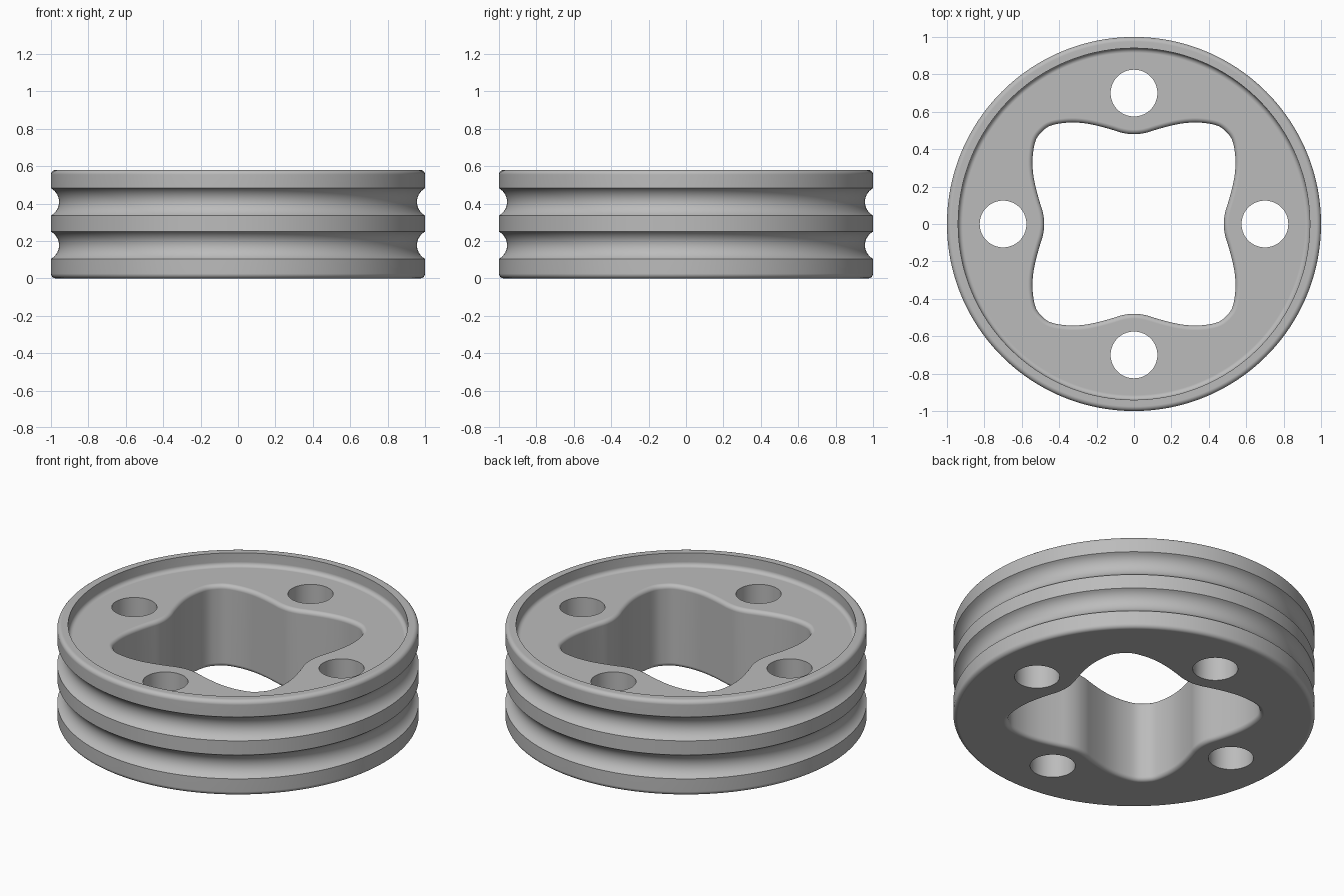
import bpy, bmesh
from math import sin, cos, pi, radians
from mathutils import Vector

cube = bpy.data.objects.get("Cube")
if cube:
    bpy.data.objects.remove(cube)

HEIGHT, FLOOR, FILLET, SEGMENTS = 0.58, 0.5, 0.025, 192

grey = bpy.data.materials.new("plain grey")
grey.use_nodes = True
COLOUR = (0.5, 0.5, 0.5, 1)
grey.diffuse_color = COLOUR
grey.node_tree.nodes["Principled BSDF"].inputs["Base Color"].default_value = COLOUR


def arc(cx, cz, r, start, end, steps=6):
    """Points along an arc, angles in degrees."""
    angles = [radians(start + (end - start) * i / steps) for i in range(steps + 1)]
    return [(cx + r * cos(a), cz + r * sin(a)) for a in angles]


def loft(name, rings):
    """Closed solid through stacked rings of equal length, capped at both ends."""
    bm = bmesh.new()
    loops = [[bm.verts.new(p) for p in ring] for ring in rings]
    n = len(loops[0])
    for a, b in zip(loops, loops[1:]):
        for i in range(n):
            j = (i + 1) % n
            bm.faces.new((a[i], a[j], b[j], b[i]))
    bm.faces.new(loops[0][::-1])
    bm.faces.new(loops[-1])
    bmesh.ops.recalc_face_normals(bm, faces=bm.faces)
    mesh = bpy.data.meshes.new(name)
    bm.to_mesh(mesh)
    bm.free()
    mesh.materials.append(grey)
    obj = bpy.data.objects.new(name, mesh)
    bpy.context.collection.objects.link(obj)
    return obj


def circle(r, z, n, cx=0, cy=0):
    return [(cx + r * cos(2 * pi * i / n), cy + r * sin(2 * pi * i / n), z) for i in range(n)]


# Outer profile: rounded rims, two round grooves, raised lip around a sunken floor
profile = arc(1 - FILLET, FILLET, FILLET, -90, 0)
for groove_z in (0.177, 0.409):
    profile += arc(1.04, groove_z, 0.083, 241.2, 118.8, 14)
profile += arc(1 - FILLET, HEIGHT - FILLET, FILLET, 0, 90)
profile.append((0.94, HEIGHT))
profile += arc(0.94 - FILLET, FLOOR + FILLET, FILLET, 0, -90)
body = loft("grooved_ring", [circle(r, z, SEGMENTS) for r, z in profile])

# Four-lobed opening: one eighth of the outline, mirrored and turned
eighth = [(.48, 0), (.487, .06), (.505, .12), (.524, .19), (.538, .26),
          (.543, .33), (.537, .40), (.522, .455), (.493, .493)]
quarter = eighth + [(y, x) for x, y in eighth[-2:0:-1]]
coarse = []
for k in range(4):
    for x, y in quarter:
        for _ in range(k):
            x, y = -y, x
        coarse.append(Vector((x, y)))

# Smooth the outline with a spline
outline = []
count = len(coarse)
for i in range(count):
    a, b, c, d = (coarse[(i + k) % count] for k in (-1, 0, 1, 2))
    for t in (0, 0.25, 0.5, 0.75):
        outline.append(0.5 * (2 * b + (c - a) * t + (2 * a - 5 * b + 4 * c - d) * t ** 2
                              + (3 * b - a - 3 * c + d) * t ** 3))


def offset_ring(distance, z):
    ring = []
    for i, p in enumerate(outline):
        tangent = (outline[(i + 1) % len(outline)] - outline[i - 1]).normalized()
        ring.append((p.x + tangent.y * distance, p.y - tangent.x * distance, z))
    return ring


# The opening cutter flares at both ends to round the edges
flare = [(FILLET, -0.1)] + arc(FILLET, FILLET, FILLET, 270, 180)
flare += arc(FILLET, FLOOR - FILLET, FILLET, 180, 90) + [(FILLET, HEIGHT + 0.1)]
cutters = [loft("opening_cutter", [offset_ring(d, z) for d, z in flare])]

# Four bolt holes
for k in range(4):
    cx, cy = 0.7 * cos(k * pi / 2), 0.7 * sin(k * pi / 2)
    cutters.append(loft("bolt_hole_cutter", [circle(0.125, z, 64, cx, cy) for z in (-0.1, HEIGHT + 0.1)]))

bpy.ops.object.select_all(action='DESELECT')
bpy.context.view_layer.objects.active = body
body.select_set(True)
for cutter in cutters:
    cutter.hide_render = True
    cut = body.modifiers.new("cut", 'BOOLEAN')
    cut.operation, cut.solver, cut.object = 'DIFFERENCE', 'EXACT', cutter
    bpy.ops.object.modifier_apply(modifier=cut.name)
    bpy.data.objects.remove(cutter)

# Smooth shading, with flat floors kept flat
bpy.ops.object.shade_smooth_by_angle(angle=radians(30))
weighted = body.modifiers.new("flat_floor_shading", 'WEIGHTED_NORMAL')
weighted.keep_sharp = True
